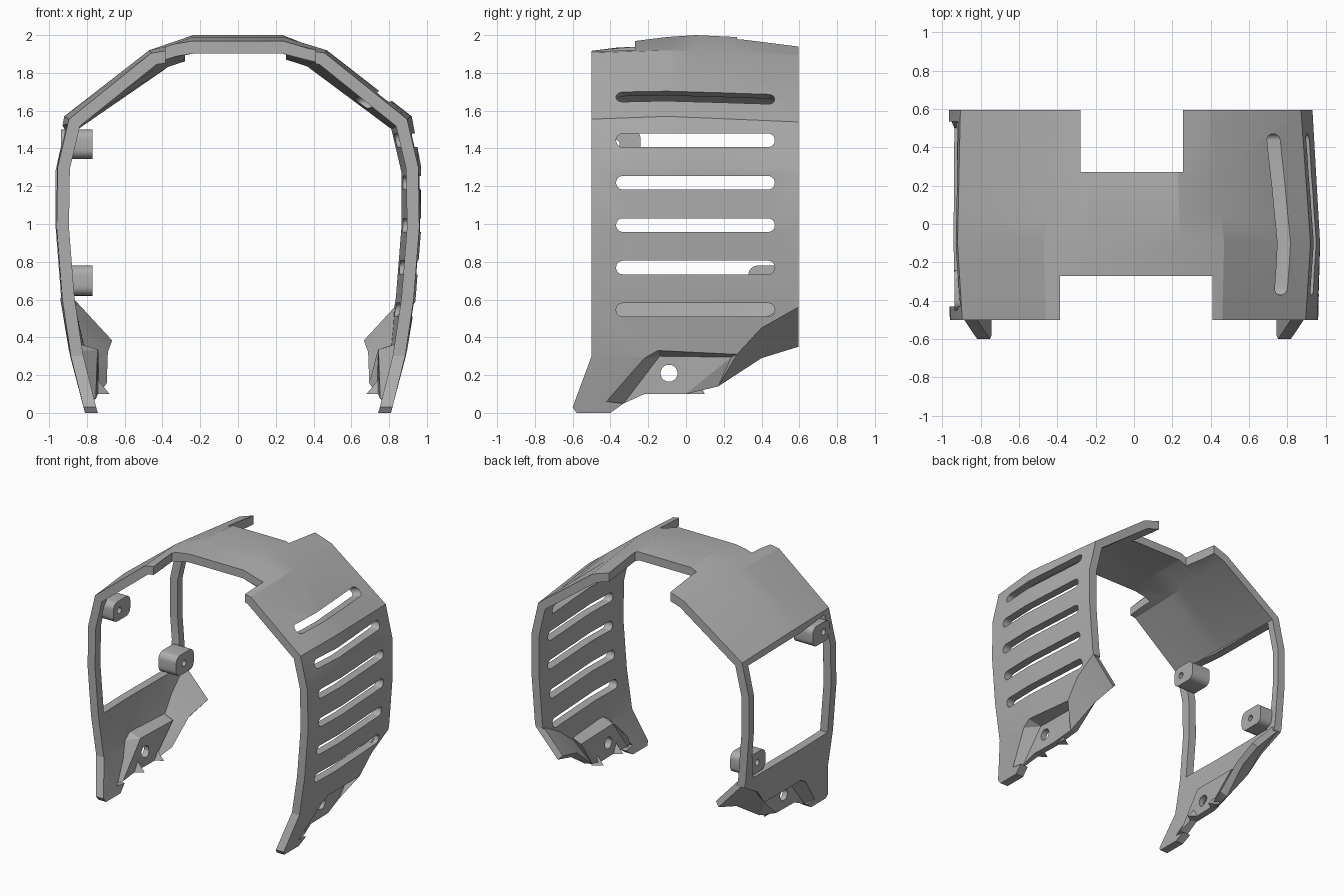
import bpy, bmesh, math
from mathutils import Vector

cube = bpy.data.objects.get("Cube")
if cube:
    bpy.data.objects.remove(cube)

grey = bpy.data.materials.new("plain grey")
grey.use_nodes = True
grey.diffuse_color = (0.42, 0.42, 0.42, 1)
grey.node_tree.nodes["Principled BSDF"].inputs["Base Color"].default_value = (0.42, 0.42, 0.42, 1)

# Half cross-sections (x, z) from roof to foot
FRONT = [(.24, 1.94), (.46, 1.905), (.895, 1.555), (.955, 1.3), (.96, .98), (.93, .6), (.885, .3), (.81, 0), (.78, -.1)]
MIDDLE = [(.24, 1.99), (.47, 1.92), (.92, 1.57), (.97, 1.3), (.97, .98), (.94, .6), (.89, .3), (.81, 0), (.78, -.1)]
BACK = [(.22, 1.95), (.40, 1.89), (.87, 1.54), (.93, 1.28), (.93, .98), (.90, .6), (.85, .3), (.80, 0), (.77, -.1)]
ROOF = {-.65: 1.94, -.5: 1.94, -.1: 1.99, .05: 2.0, .26: 1.99, .62: 1.948}


def section(y, side=1):
    """Half outline at depth y; the windowed side is wider at the back."""
    if y <= -.1:
        a, b, t = FRONT, MIDDLE, max(0, (y + .5) / .4)
    else:
        a, b, t = MIDDLE, BACK, (y + .1) / .7
    pts = [Vector(p).lerp(Vector(q), t) for p, q in zip(a, b)]
    if side < 0 and y > -.1:
        for p in pts[2:6]:
            p.x += .035 * t
    return pts


def skin_x(y, z, side=1):
    pts = section(y, side)
    for p, q in zip(pts, pts[1:]):
        if p.y >= z >= q.y:
            return p.lerp(q, (p.y - z) / (p.y - q.y)).x
    return pts[-1].x


def make(name, verts, faces, fix=False):
    bm = bmesh.new()
    vs = [bm.verts.new(v) for v in verts]
    for f in faces:
        bm.faces.new([vs[i] for i in f])
    if fix:
        bmesh.ops.recalc_face_normals(bm, faces=bm.faces)
    me = bpy.data.meshes.new(name)
    bm.to_mesh(me)
    bm.free()
    me.materials.append(grey)
    ob = bpy.data.objects.new(name, me)
    bpy.context.collection.objects.link(ob)
    return ob


def prism(name, outline, x0, x1, slope=0):
    """Extrude a (y, z) outline along x, optionally rising with x."""
    n = len(outline)
    rise = slope * (x1 - x0) / 2
    verts = [(x0, y, z - rise) for y, z in outline] + [(x1, y, z + rise) for y, z in outline]
    faces = [range(n), range(n, 2 * n)] + [(i, (i + 1) % n, (i + 1) % n + n, i + n) for i in range(n)]
    return make(name, verts, faces, True)


def box(name, x0, x1, y0, y1, z0, z1):
    return prism(name, [(y0, z0), (y1, z0), (y1, z1), (y0, z1)], x0, x1)


def rounded(y0, y1, z0, z1, r, steps=6):
    """Outline of a rectangle with round corners."""
    out = []
    for k, (cy, cz) in enumerate([(y1 - r, z1 - r), (y0 + r, z1 - r), (y0 + r, z0 + r), (y1 - r, z0 + r)]):
        for s in range(steps + 1):
            a = math.pi / 2 * (k + s / steps)
            out.append((cy + r * math.cos(a), cz + r * math.sin(a)))
    return out


def circle(y, z, r, n=20):
    return [(y + r * math.cos(math.tau * i / n), z + r * math.sin(math.tau * i / n)) for i in range(n)]


def apply(ob, mod):
    bpy.context.view_layer.objects.active = ob
    bpy.ops.object.modifier_apply(modifier=mod.name)


def thicken(ob, t):
    mod = ob.modifiers.new("thickness", 'SOLIDIFY')
    mod.thickness, mod.offset, mod.use_even_offset = t, -1, True
    apply(ob, mod)


def cut(ob, cutter, op='DIFFERENCE'):
    mod = ob.modifiers.new("cut", 'BOOLEAN')
    mod.object, mod.operation, mod.solver = cutter, op, 'EXACT'
    apply(ob, mod)
    bpy.data.objects.remove(cutter)


# Arched shell
verts = []
for y, top in ROOF.items():
    left, right = section(y, -1), section(y)
    left[0].y = right[0].y = top
    verts += [(-p.x, y, p.y) for p in reversed(left)] + [(p.x, y, p.y) for p in right]
n = 2 * len(FRONT)
faces = [(j * n + i, j * n + i + 1, (j + 1) * n + i + 1, (j + 1) * n + i)
         for j in range(len(ROOF) - 1) for i in range(n - 1)]
shell = make("arched_shell", verts, faces)
thicken(shell, .065)

# Side outline, roof notches and window
side_outline = [(-.5, 2.2), (-.5, .3), (-.6, .03), (-.58, 0), (-.40, 0), (-.33, .05), (-.42, .06), (-.22, .29),
                (-.15, .33), (.27, .31), (.4, .45), (.595, .56), (.595, 2.2)]
cut(shell, prism("outline_cutter", side_outline, -1.5, 1.5), 'INTERSECT')
cut(shell, box("front_notch_cutter", -.385, .41, -1, -.27, 1.6, 2.3))
cut(shell, box("back_notch_cutter", -.28, .255, .27, 1, 1.6, 2.3))
window = [(-.43, .61), (.5, .61), (.535, .8), (.535, 1.5), (-.43, 1.53)]
cut(shell, prism("window_cutter", window, -1.3, -.6))

# Six vent slots on the left side
for k in range(6):
    z = .545 + .2245 * k
    slope = .3 if k == 5 else 0
    cut(shell, prism("slot_cutter", rounded(-.37, .47, z - .036, z + .036, .035), .4, 1.1, slope))

# Recessed lower panels, mirrored
for side, word in ((1, "left"), (-1, "right")):
    fold = [(.595, .56), (.4, .45), (.27, .31), (-.15, .33), (-.22, .29), (-.43, .05)]
    pts = [(skin_x(y, z), y, z) for y, z in fold]
    pts += [(.80, -.33, .05), (.79, -.22, .10), (.785, 0, .10), (.79, .24, .295), (.79, -.14, .30),
            (.76, .17, .14), (.72, .4, .29), (.70, .595, .35)]
    faces = [(10, 9, 2, 3), (5, 6, 10, 4), (4, 10, 3), (6, 7, 8, 9, 10), (8, 11, 2, 9), (11, 12, 1, 2), (12, 13, 0, 1)]
    if side < 0:
        faces = [f[::-1] for f in faces]
    panel = make(word + "_lower_panel", [(side * x, y, z) for x, y, z in pts], faces)
    thicken(panel, .05)
    cut(panel, prism("bolt_hole_cutter", circle(-.09, .21, .045), side * .5, side * 1.1))
    # Small pointed ribs inside the panel
    for i, y in enumerate((-.19, .05)):
        rib = [(.755, y - .05, .1), (.755, y + .05, .1), (.755, y, .19), (.68, y, .10)]
        make(f"{word}_rib_{i + 1}", [(side * x, b, c) for x, b, c in rib],
             [(0, 1, 2), (0, 1, 3), (1, 2, 3), (0, 2, 3)], True)

# Screw mounts at the window corners
for name, y0, y1, z0, z1 in (("front_mount", -.45, -.24, 1.345, 1.5), ("back_mount", .33, .55, .62, .78)):
    outer = skin_x((y0 + y1) / 2, z0, -1) - .015
    mount = prism(name, rounded(y0, y1, z0, z1, .05), -outer, -.77)
    yc = y0 + .075 if y0 < 0 else y0 + .1
    cut(mount, prism("screw_hole_cutter", circle(yc, (z0 + z1) / 2, .024, 14), -1.2, -.5))

# Smooth shading with sharp creases
bpy.ops.object.select_all(action='DESELECT')
for ob in bpy.context.collection.objects:
    if ob.type == 'MESH' and grey.name in ob.data.materials:
        ob.select_set(True)
        bpy.context.view_layer.objects.active = ob
bpy.ops.object.shade_smooth_by_angle(angle=math.radians(18))
